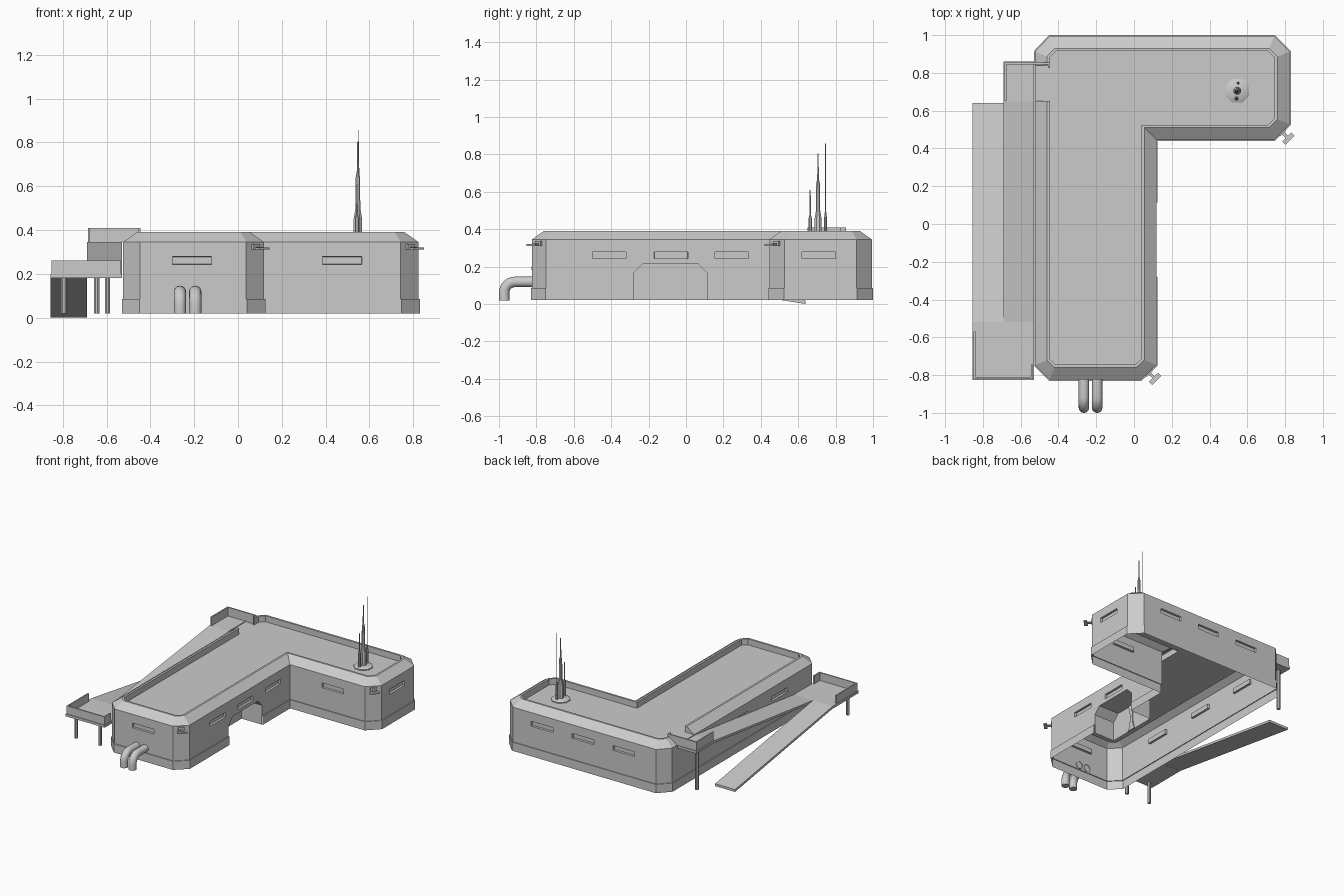
import bpy, bmesh, math
from mathutils import Vector, Matrix

cube = bpy.data.objects.get("Cube")
if cube:
    bpy.data.objects.remove(cube)

grey = bpy.data.materials.new("plain_grey")
grey.use_nodes = True
grey.diffuse_color = (0.6, 0.6, 0.6, 1)
grey.node_tree.nodes["Principled BSDF"].inputs["Base Color"].default_value = (0.6, 0.6, 0.6, 1)


def add(name, bm, smooth=False):
    mesh = bpy.data.meshes.new(name)
    bm.to_mesh(mesh)
    bm.free()
    mesh.materials.append(grey)
    obj = bpy.data.objects.new(name, mesh)
    bpy.context.collection.objects.link(obj)
    if smooth:
        bpy.ops.object.select_all(action='DESELECT')
        obj.select_set(True)
        bpy.context.view_layer.objects.active = obj
        bpy.ops.object.shade_smooth_by_angle(angle=math.radians(40))
    return obj


def box(name, lo, hi, matrix=Matrix()):
    lo, hi = Vector(lo), Vector(hi)
    bm = bmesh.new()
    bmesh.ops.create_cube(bm, size=1)
    bmesh.ops.scale(bm, vec=hi - lo, verts=bm.verts)
    bmesh.ops.translate(bm, vec=(lo + hi) / 2, verts=bm.verts)
    bmesh.ops.transform(bm, matrix=matrix, verts=bm.verts)
    return add(name, bm)


def prism(name, yz, x0, x1):
    """Side profile extruded along x."""
    bm = bmesh.new()
    face = bm.faces.new([bm.verts.new((x0, y, z)) for y, z in yz])
    out = bmesh.ops.extrude_face_region(bm, geom=[face], use_keep_orig=True)
    bmesh.ops.translate(bm, vec=(x1 - x0, 0, 0),
                        verts=[v for v in out["geom"] if isinstance(v, bmesh.types.BMVert)])
    bmesh.ops.recalc_face_normals(bm, faces=bm.faces)
    return add(name, bm)


def lathe(name, x, y, profile, sides=8):
    """Stack of rings (radius, z) around a vertical axis."""
    bm = bmesh.new()
    rings = [[bm.verts.new((x + r * math.cos(a), y + r * math.sin(a), z))
              for a in [math.tau * (k + 0.5) / sides for k in range(sides)]] for r, z in profile]
    for a, b in zip(rings, rings[1:]):
        for k in range(sides):
            n = (k + 1) % sides
            bm.faces.new((a[k], a[n], b[n], b[k]))
    bm.faces.new(rings[0][::-1])
    bm.faces.new(rings[-1])
    return add(name, bm, True)


# Building shell: L-shaped outline; the flag marks the low roof entrance
DOOR = (-0.28, 0.115)
outline = [(-.45, -.83, 0), (.04, -.83, 0), (.125, -.75, 0), (.125, DOOR[0], 0), (.125, DOOR[1], 0),
           (.125, .44, 0), (.745, .44, 0), (.83, .525, 0), (.83, .915, 0), (.745, 1, 0), (-.45, 1, 0),
           (-.53, .915, 0), (-.53, .84, 0), (-.53, .84, 1), (-.53, .65, 1), (-.53, .65, 0), (-.53, -.75, 0)]
# (height, inset): skirt, wall, sloped parapet, sunken roof
section = [(.02, 0), (.085, 0), (.085, .006), (.345, .006), (.39, .07), (.39, .085), (.345, .085)]
count = len(outline)


def inward(i):
    """Mitre vector of an outline corner, skipping coincident points."""
    p = Vector(outline[i][:2])
    a = next(q for q in (Vector(outline[(i - k) % count][:2]) for k in (1, 2)) if (q - p).length > .001)
    b = next(q for q in (Vector(outline[(i + k) % count][:2]) for k in (1, 2)) if (q - p).length > .001)
    d0, d1 = (p - a).normalized(), (b - p).normalized()
    n0, n1 = Vector((-d0.y, d0.x)), Vector((-d1.y, d1.x))
    return (n0 + n1) / (1 + n0.dot(n1))


bm = bmesh.new()
rings = []
for z, inset in section:
    ring = []
    for i, (x, y, low) in enumerate(outline):
        p = Vector((x, y)) + inward(i) * inset
        ring.append(bm.verts.new((p.x, p.y, min(z, .345) if low else z)))
    rings.append(ring)
for level, (a, b) in enumerate(zip(rings, rings[1:])):
    for i in range(count):
        n = (i + 1) % count
        if not (i == 3 and level < 3):
            bm.faces.new((a[i], a[n], b[n], b[i]))
bm.faces.new(rings[-1])

# Door alcove with clipped top corners
y0, y1 = DOOR
arch = [(y0, .02), (y0, .165), (y0 + .05, .215), (y1 - .05, .215), (y1, .165), (y1, .02)]
front = [bm.verts.new((.119, y, z)) for y, z in arch]
back = [bm.verts.new((-.05, y, z)) for y, z in arch]
for i in range(5):
    bm.faces.new((back[i], back[i + 1], front[i + 1], front[i]))
bm.faces.new(back[::-1])
bm.faces.new(front[1:5] + [rings[3][4], rings[3][3]])
bmesh.ops.remove_doubles(bm, verts=bm.verts, dist=.0001)
bm.normal_update()


def window(x, y, nx, ny):
    """Cut a slot into the wall at (x, y) with outward normal (nx, ny) and sink it."""
    n = Vector((nx, ny, 0))
    t = Vector((-ny, nx, 0))
    c = Vector((x, y, 0)) - n * .006

    def wall():
        return [f for f in bm.faces if all(abs((v.co - c).dot(n)) < .002 for v in f.verts)]
    for point, normal in ((c - t * .09, t), (c + t * .09, t),
                          (Vector((0, 0, .243)), Vector((0, 0, 1))), (Vector((0, 0, .279)), Vector((0, 0, 1)))):
        faces = wall()
        geom = set(faces)
        for f in faces:
            geom.update(f.edges)
            geom.update(f.verts)
        bmesh.ops.bisect_plane(bm, geom=list(geom), dist=.0001, plane_co=point, plane_no=normal)
    slot = []
    for f in wall():
        m = f.calc_center_median()
        if abs((m - c).dot(t)) < .09 and .243 < m.z < .279:
            slot.append(f)
    if slot:
        bmesh.ops.inset_region(bm, faces=slot, thickness=.001, depth=-.016,
                               use_boundary=True, use_even_offset=True)


for y in (-.41, -.08, .245):
    window(.125, y, 1, 0)
for x in (.50, .16, -.18):
    window(x, 1, 0, 1)
for y in (-.36, .1, .55):
    window(-.53, y, -1, 0)
window(.83, .71, 1, 0)
window(-.21, -.83, 0, -1)
window(.475, .44, 0, -1)
add("building_shell", bm)

# Waisted strip where the two door leaves meet
steps = [k / 8 for k in range(9)]
waist = [(.012 + .02 * (2 * s - 1) ** 2, .02 + .195 * s) for s in steps]
prism("door_seam", [(-.0825 - w, z) for w, z in waist] + [(-.0825 + w, z) for w, z in waist[::-1]], -.05, -.043)

# Ramps and landings along the side
prism("lower_ramp", [(.64, .018), (-.52, .2), (-.52, .183), (.64, 0)], -.855, -.69)
prism("upper_ramp", [(-.52, .2), (.65, .345), (.65, .328), (-.52, .183)], -.69, -.53)
box("lower_landing", (-.855, -.825, .182), (-.53, -.52, .2))
box("upper_landing", (-.69, .65, .327), (-.53, .86, .345))
box("lower_rail_side", (-.85, -.82, .2), (-.84, -.57, .26))
box("lower_rail_front", (-.85, -.82, .2), (-.535, -.81, .26))
box("lower_rail_return", (-.545, -.82, .2), (-.535, -.745, .26))
box("upper_rail_side", (-.685, .65, .345), (-.675, .855, .41))
box("upper_rail_back", (-.685, .845, .345), (-.445, .855, .41))
box("upper_rail_return", (-.455, .825, .345), (-.445, .855, .41))
for name, x, y, top in (("outer_leg", -.795, -.785, .185), ("inner_leg", -.595, -.785, .185),
                        ("upper_leg", -.645, .79, .33)):
    lathe(name, x, y, [(.013, .02), (.013, top)])

# Bent pipes at the front
for name, px in (("left_pipe", -.195), ("right_pipe", -.265)):
    path = [(-.82, .118)] + [(-.915 - .057 * math.sin(a), .061 + .057 * math.cos(a))
                             for a in [math.pi / 2 * k / 6 for k in range(7)]] + [(-.972, .018)]
    bm = bmesh.new()
    loops = []
    for i, (y, z) in enumerate(path):
        a, b = path[max(i - 1, 0)], path[min(i + 1, len(path) - 1)]
        d = Vector((0, b[0] - a[0], b[1] - a[1])).normalized()
        side = Vector((1, 0, 0))
        up = d.cross(side)
        loops.append([bm.verts.new(Vector((px, y, z)) + .028 * (side * math.cos(t) + up * math.sin(t)))
                      for t in [math.tau * k / 16 for k in range(16)]])
    for a, b in zip(loops, loops[1:]):
        for k in range(16):
            bm.faces.new((a[k], a[k - 1], b[k - 1], b[k]))
    bm.faces.new(loops[-1])
    bmesh.ops.recalc_face_normals(bm, faces=bm.faces)
    add(name, bm, True)

# Antenna cluster on the roof
lathe("antenna_base", .547, .706, [(.068, .345), (.068, .352), (.055, .36)])
lathe("main_mast", .547, .706, [(.021, .355), (.021, .45), (.012, .5), (.011, .64), (.005, .67), (.003, .805)])
lathe("short_mast", .543, .664, [(.011, .355), (.011, .45), (.004, .48), (.003, .61)])
lathe("tall_mast", .551, .746, [(.008, .355), (.008, .46), (.003, .5), (.002, .857)])

# Wall lamps on the clipped corners
for name, x, y in (("front_lamp", .0825, -.79), ("wing_lamp", .7875, .4825)):
    m = Matrix.Translation((x, y, 0)) @ Matrix.Rotation(math.radians(-45), 4, 'Z')
    box(name + "_plate", (-.012, -.022, .31), (.004, .022, .336), m)
    box(name + "_arm", (0, -.008, .313), (.035, .008, .323), m)
    box(name + "_bar", (.03, -.034, .311), (.054, .034, .321), m)
